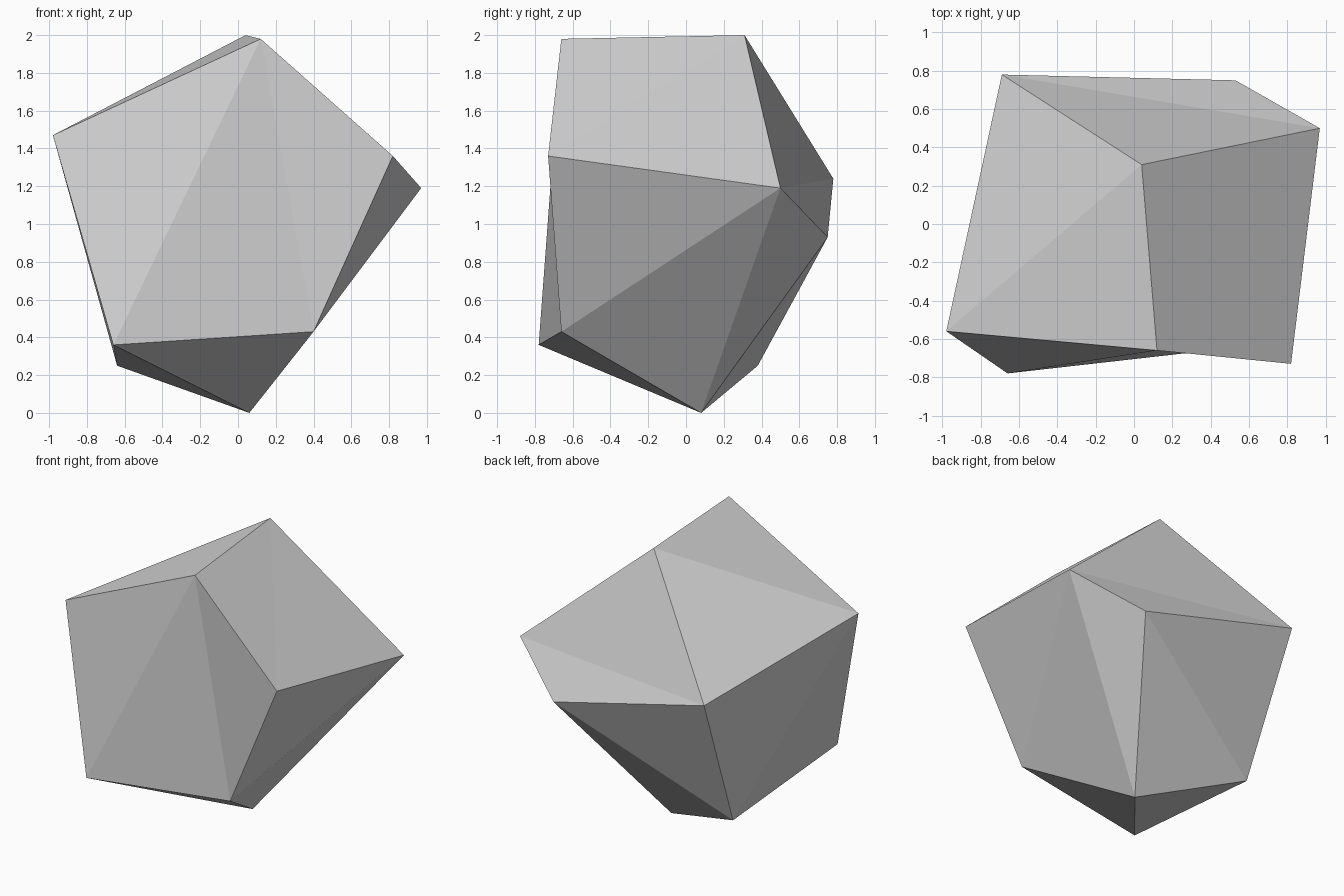
import bpy
import bmesh

# Remove the default cube
default = bpy.data.objects.get("Cube")
if default:
    bpy.data.objects.remove(default, do_unlink=True)

# Plain grey stone material
stone = bpy.data.materials.new("grey_stone")
stone.use_nodes = True
grey = (0.64, 0.64, 0.64, 1)
stone.diffuse_color = grey
stone.node_tree.nodes["Principled BSDF"].inputs["Base Color"].default_value = grey

# Corners of the boulder: crown, shoulders, waist and foot
corners = {
    "crown_back": (0.04, 0.31, 2.0),
    "crown_front": (0.12, -0.66, 1.98),
    "shoulder_right": (-0.98, -0.56, 1.47),
    "shoulder_left": (0.82, -0.73, 1.36),
    "waist_left": (0.97, 0.5, 1.19),
    "waist_back_right": (-0.69, 0.78, 1.24),
    "waist_back_left": (0.53, 0.75, 0.93),
    "foot_left": (0.4, -0.66, 0.43),
    "foot_right": (-0.66, -0.78, 0.36),
    "foot_back": (-0.64, 0.38, 0.25),
    "base": (0.06, 0.08, 0),
}

# Facets grouped as fans: a hub corner and the chain of corners around it
fans = [
    # front
    ("crown_front", ["shoulder_right", "foot_right", "foot_left", "shoulder_left"]),
    # top and upper back
    ("crown_back", ["waist_left", "shoulder_left", "crown_front",
                    "shoulder_right", "waist_back_right", "waist_left"]),
    # left side, from the shoulder round to the back
    ("waist_left", ["shoulder_left", "foot_left", "base",
                    "waist_back_left", "waist_back_right"]),
    # back
    ("foot_back", ["base", "waist_back_left", "waist_back_right",
                   "shoulder_right", "foot_right"]),
    # underside
    ("foot_right", ["foot_left", "base", "foot_back"]),
]

bm = bmesh.new()
verts = {name: bm.verts.new(co) for name, co in corners.items()}
for hub, chain in fans:
    for a, b in zip(chain, chain[1:]):
        bm.faces.new((verts[hub], verts[a], verts[b]))
bmesh.ops.recalc_face_normals(bm, faces=bm.faces[:])

# Flat-shaded boulder object
mesh = bpy.data.meshes.new("boulder")
bm.to_mesh(mesh)
bm.free()
mesh.materials.append(stone)
boulder = bpy.data.objects.new("boulder", mesh)
bpy.context.collection.objects.link(boulder)
